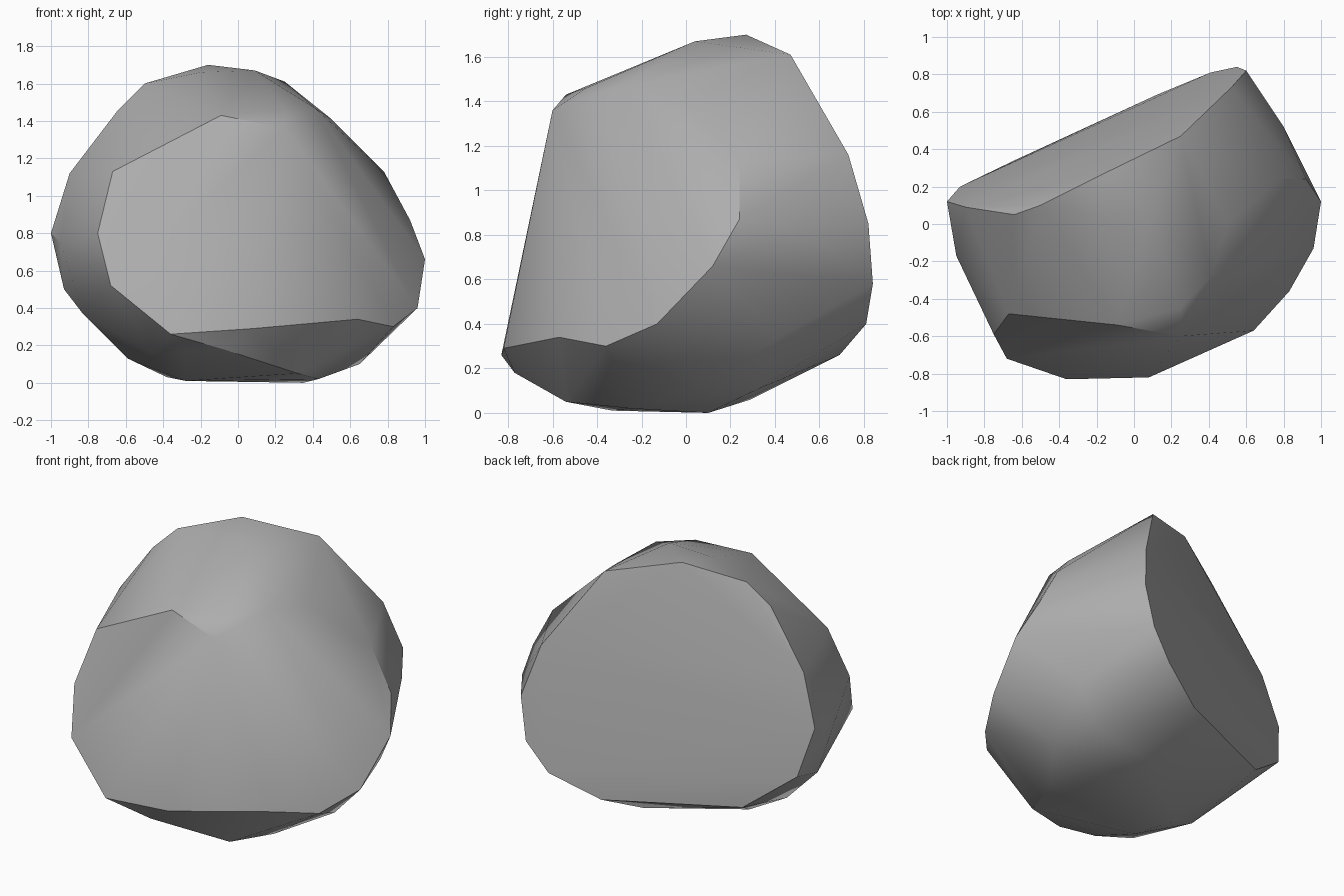
import bpy
import bmesh
from math import radians

default_cube = bpy.data.objects.get("Cube")
if default_cube:
    bpy.data.objects.remove(default_cube, do_unlink=True)


def make_material(name, color):
    material = bpy.data.materials.new(name)
    material.use_nodes = True
    material.diffuse_color = color
    shader = material.node_tree.nodes["Principled BSDF"]
    shader.inputs["Base Color"].default_value = color
    shader.inputs["Roughness"].default_value = 0.8
    return material


def build_boulder(name, outlines, material):
    """Wrap a convex stone around its cleaved facet outlines."""
    bm = bmesh.new()
    for outline in outlines:
        for corner in outline:
            bm.verts.new(corner)
    hull = bmesh.ops.convex_hull(bm, input=bm.verts)
    buried = {item for item in hull["geom_interior"] + hull["geom_unused"]
              if isinstance(item, bmesh.types.BMVert)}
    bmesh.ops.delete(bm, geom=list(buried), context="VERTS")

    # Merge nearly flat triangles into broad cleaved faces
    bmesh.ops.dissolve_limit(bm, angle_limit=radians(1.5),
                             verts=bm.verts, edges=bm.edges)
    bmesh.ops.recalc_face_normals(bm, faces=bm.faces)

    mesh = bpy.data.meshes.new(name)
    bm.to_mesh(mesh)
    bm.free()
    mesh.materials.append(material)
    boulder = bpy.data.objects.new(name, mesh)
    bpy.context.collection.objects.link(boulder)

    # Soft worn corners, with the cleaved edges kept crisp
    bpy.ops.object.select_all(action="DESELECT")
    boulder.select_set(True)
    bpy.context.view_layer.objects.active = boulder
    bpy.ops.object.shade_smooth_by_angle(angle=radians(30))
    return boulder


# Large cleaved face at the back
back_face = [
    (-.5, .1, 1.6), (-.16, .27, 1.7), (.25, .47, 1.61), (.52, .73, 1.16),
    (.6, .82, .85), (.55, .84, .58), (.41, .81, .4), (.12, .69, .26),
    (-.64, .34, .28), (-.93, .2, .5), (-1, .12, .8), (-.9, .09, 1.12),
]

# Cleaved face at the front
front_face = [
    (.25, -.6, 1.36), (-.09, -.54, 1.43), (-.28, -.44, 1.38),
    (-.67, -.48, 1.13), (-.75, -.59, .8), (-.68, -.72, .52),
    (-.36, -.83, .26), (.08, -.82, .29), (.64, -.57, .34),
]

# Cleaved face towards +x
side_face = [
    (.83, -.36, .3), (.96, -.13, .4), (1, .12, .66), (.92, .24, .87),
    (.78, .24, 1.13), (.5, 0, 1.41), (.41, -.28, 1.47),
]

# Worn crown and rounded flanks
crown = [(.25, -.45, 1.46), (.09, .04, 1.67), (-.2, .04, 1.66),
         (-.64, .05, 1.46)]
flanks = [(.8, .52, .82), (.73, .4, .33), (-.95, -.17, .75),
          (-.83, -.15, .37)]

# Underside and its resting patch
underside = [
    (.56, .33, .11), (.1, .29, .06), (.65, .05, .1), (.32, -.54, .05),
    (-.08, -.77, .18), (-.29, -.7, .165), (-.46, -.56, .15),
    (-.59, -.18, .13),
]
resting_patch = [(.35, .1, 0), (.43, -.25, .02), (-.28, -.33, .01),
                 (-.38, -.1, .03)]

stone_grey = make_material("stone grey", (.42, .42, .42, 1))
build_boulder("boulder", [back_face, front_face, side_face, crown, flanks,
                          underside, resting_patch], stone_grey)
